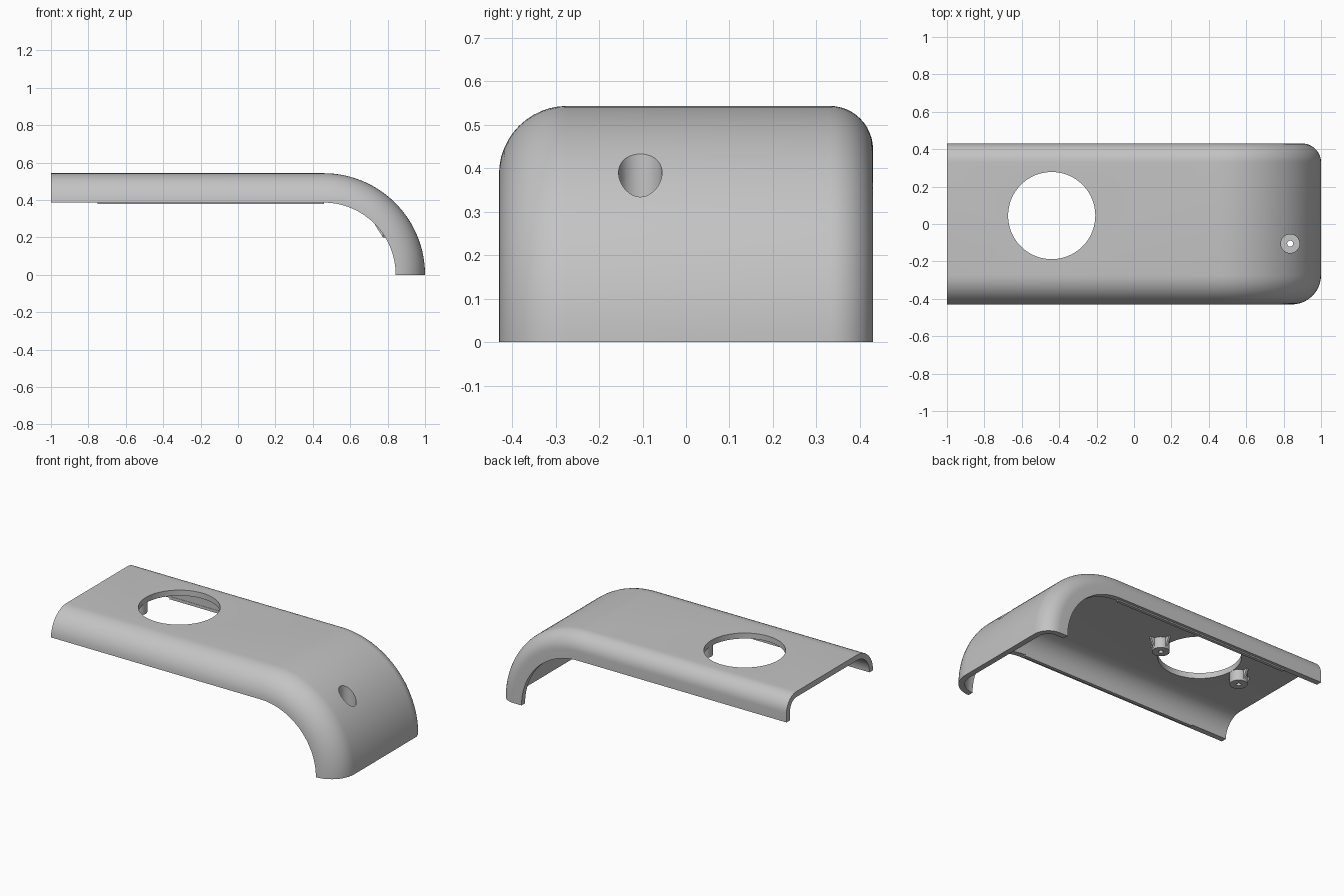
import bpy, bmesh, math
from mathutils import Vector

if "Cube" in bpy.data.objects:
    bpy.data.objects.remove(bpy.data.objects["Cube"], do_unlink=True)

TOP, HALF, DEPTH, WALL = 0.543, 0.43, 0.157, 0.035
BEND_X = 1 - TOP
INNER = TOP - WALL

grey = bpy.data.materials.new("plain_grey")
grey.use_nodes = True
colour = (0.55, 0.55, 0.55, 1)
grey.diffuse_color = colour
grey.node_tree.nodes["Principled BSDF"].inputs["Base Color"].default_value = colour


def finish(bm, name):
    bmesh.ops.recalc_face_normals(bm, faces=bm.faces)
    mesh = bpy.data.meshes.new(name)
    bm.to_mesh(mesh)
    bm.free()
    mesh.materials.append(grey)
    ob = bpy.data.objects.new(name, mesh)
    bpy.context.collection.objects.link(ob)
    return ob


def prism(name, ring, offset):
    """Extrude a planar outline along an offset."""
    bm = bmesh.new()
    a = [bm.verts.new(p) for p in ring]
    b = [bm.verts.new(Vector(p) + Vector(offset)) for p in ring]
    bm.faces.new(a)
    bm.faces.new(b)
    for i in range(len(a)):
        j = (i + 1) % len(a)
        bm.faces.new((a[i], a[j], b[j], b[i]))
    return finish(bm, name)


def cylinder(name, x, y, r, z0, z1, sides=48):
    ring = [(x + r * math.cos(t), y + r * math.sin(t), z0)
            for t in (2 * math.pi * i / sides for i in range(sides))]
    return prism(name, ring, (0, 0, z1 - z0))


def cut(target, cutter):
    cutter.hide_render = True
    mod = target.modifiers.new("cut", "BOOLEAN")
    mod.operation, mod.solver, mod.object = "DIFFERENCE", "EXACT", cutter
    bpy.context.view_layer.objects.active = target
    bpy.ops.object.modifier_apply(modifier=mod.name)


def smooth(ob):
    bpy.ops.object.select_all(action="DESELECT")
    ob.select_set(True)
    bpy.context.view_layer.objects.active = ob
    bpy.ops.object.shade_smooth_by_angle(angle=math.radians(30))


# Cross-section: (y, depth below the crown), wide front and tight back rounding
def half_profile(inset, front_r=DEPTH, back_r=0.1, n=12):
    pts = [(-HALF + inset, DEPTH)]
    for side, r in ((-1, front_r), (1, back_r)):
        arc = []
        for i in range(n + 1):
            t = math.pi / 2 * i / n
            arc.append((side * (HALF - r + (r - inset) * math.cos(t)),
                        r - (r - inset) * math.sin(t)))
        pts += arc[1:] if side < 0 else arc[::-1]
    pts.append((HALF - inset, DEPTH))
    return pts


section = half_profile(0) + half_profile(WALL)[::-1]

# Shell: section swept along a straight run and a quarter bend
bm = bmesh.new()
rows = [[bm.verts.new((-1, y, TOP - d)) for y, d in section]]
STEPS = 32
for i in range(STEPS + 1):
    t = math.pi / 2 * i / STEPS
    rows.append([bm.verts.new((BEND_X + (TOP - d) * math.sin(t), y,
                               (TOP - d) * math.cos(t))) for y, d in section])
for r0, r1 in zip(rows, rows[1:]):
    for i in range(len(section)):
        j = (i + 1) % len(section)
        bm.faces.new((r0[i], r0[j], r1[j], r1[i]))
# End caps as strips between outer and inner outlines
half = len(section) // 2
for row in (rows[0], rows[-1]):
    for i in range(half - 1):
        bm.faces.new((row[i], row[i + 1], row[-2 - i], row[-1 - i]))
shell = finish(bm, "shell")

# Large round opening
HX, HY, HR = -0.44, 0.045, 0.233
opening = cylinder("opening_cutter", HX, HY, HR, 0.3, 0.7, 96)
cut(shell, opening)

# Screw boss on the bend, its top following the curved wall
SX, SY, SR, SZ = 0.835, -0.105, 0.06, 0.2
screw_boss = cylinder("bend_screw_boss", SX, SY, SR, SZ, 0.5)
for v in screw_boss.data.vertices:
    if v.co.z > 0.4:
        v.co.z = math.sqrt((TOP - 0.015) ** 2 - (v.co.x - BEND_X) ** 2)
bore = cylinder("bore_cutter", SX, SY, 0.05, SZ + 0.025, 0.7)
pilot = cylinder("pilot_cutter", SX, SY, 0.016, 0.1, 0.6, 24)
cut(shell, bore)
cut(screw_boss, bore)
cut(screw_boss, pilot)
cutters = [opening, bore, pilot]
parts = [shell, screw_boss]


# Triangular rib flaring from a boss tip to the wall
def rib(name, x, y, angle, r, tip, base, flare):
    out = Vector((math.cos(angle), math.sin(angle), 0))
    side = Vector((-out.y, out.x, 0)) * 0.012
    c = Vector((x, y, 0)) - side / 2
    up = Vector((0, 0, 1))
    ring = [c + out * (r - 0.006) + up * tip, c + out * r + up * tip,
            c + out * (r + flare) + up * base, c + out * (r - 0.006) + up * base]
    prism(name, ring, side)


rib("bend_rib", SX, SY, math.pi, SR, SZ, 0.27, 0.045)

# Small bosses either side of the opening
for label, s in (("right", -1), ("left", 1)):
    bx = HX + s * 0.283
    boss = cylinder(label + "_boss", bx, HY, 0.05, 0.44, INNER + 0.01, 32)
    drill = cylinder("drill_cutter", bx, HY, 0.014, 0.4, 0.49, 16)
    cut(boss, drill)
    cutters.append(drill)
    parts.append(boss)
    for k in (-1, 0, 1):
        angle = (0 if s > 0 else math.pi) + k * math.pi / 2
        rib(label + "_boss_rib", bx, HY, angle, 0.05, 0.45, INNER + 0.004, 0.03)

# Locating lips along the inner half of the lower edges
for label, s in (("front", -1), ("back", 1)):
    y0, y1 = s * (HALF - WALL - 0.002), s * (HALF - WALL / 2)
    z0, z1 = TOP - DEPTH - 0.008, TOP - DEPTH + 0.01
    prism(label + "_lip", [(-0.75, y0, z0), (-0.75, y1, z0),
                           (-0.75, y1, z1), (-0.75, y0, z1)], (1.21, 0, 0))

for c in cutters:
    bpy.data.objects.remove(c, do_unlink=True)
for p in parts:
    smooth(p)
